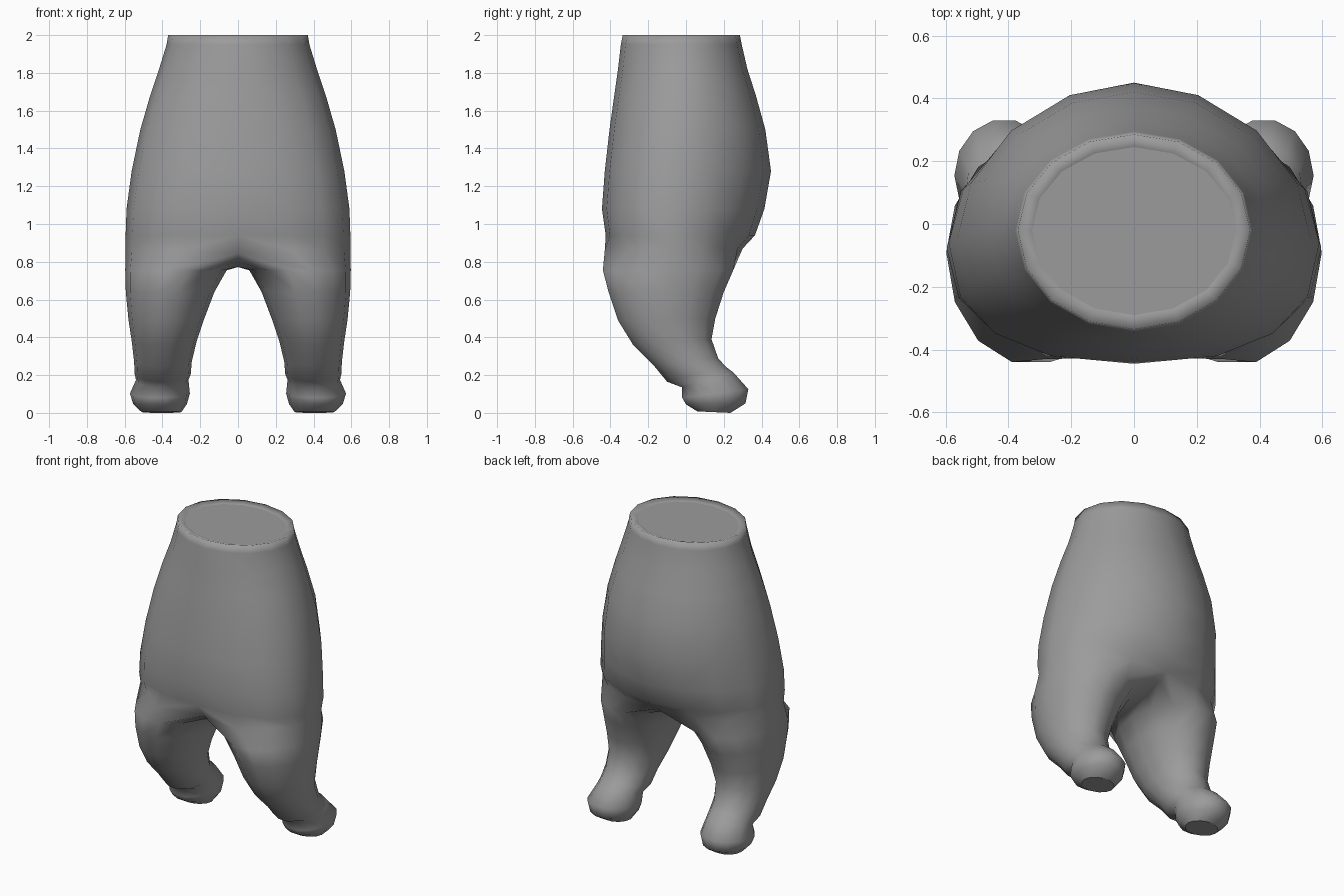
import bpy, bmesh
from math import sin, cos, pi, radians

if "Cube" in bpy.data.objects:
    bpy.data.objects.remove(bpy.data.objects["Cube"])

K, N = 9, 14                           # points on a half torso ring / round one leg
START = 90 - (K - 1) * 180 / N         # first leg angle, so both rings line up


def spow(v, p):
    return (abs(v) ** (2 / p)) * (1 if v >= 0 else -1)


def torso_ring(z, w, front, back, mid, pf, pb):
    """Half ring from front centre round the +x side to back centre."""
    pts = []
    for i in range(K):
        t = pi * i / (K - 1)
        c, s = cos(t), sin(t)
        p, d = (pf, mid - front) if c > 0 else (pb, back - mid)
        x = 0 if i in (0, K - 1) else w * spow(s, p)
        pts.append((x, mid - d * spow(c, p), z))
    return pts


def leg_ring(x0, x1, fy, fz, by, bz):
    """Closed tilted oval, starting at the inner front."""
    pts = []
    for i in range(N):
        a = radians(START + 360 * i / N)
        v = cos(a) / cos(radians(START))
        pts.append(((x0 + x1) / 2 + (x1 - x0) / 2 * sin(a),
                    (fy + by) / 2 + (fy - by) / 2 * v,
                    (fz + bz) / 2 + (fz - bz) / 2 * v))
    return pts


bm = bmesh.new()


def add(pts):
    return [bm.verts.new(p) for p in pts]


def bridge(a, b, closed):
    n = len(a)
    for i in range(n if closed else n - 1):
        j = (i + 1) % n
        bm.faces.new((a[i], b[i], b[j], a[j]))


# Torso: z, half width, front y, back y, y of widest point, front/back roundness
torso = [
    (1.985, .325, -.29, .245, -.02, 2, 2),
    (2.00, .37, -.335, .285, -.02, 2, 2),
    (1.95, .378, -.345, .295, -.02, 2, 2),
    (1.82, .418, -.36, .325, -.02, 2, 2),
    (1.68, .465, -.38, .37, -.03, 2.1, 2),
    (1.50, .517, -.405, .42, -.04, 2.2, 2),
    (1.28, .563, -.43, .45, -.05, 2.3, 1.9),
    (1.08, .59, -.445, .415, -.06, 2.4, 1.9),
    (.94, .595, -.425, .365, -.07, 2.5, 2.1),
]
rings = [add(torso_ring(*r)) for r in torso]
bm.faces.new(rings[0])
for a, b in zip(rings, rings[1:]):
    bridge(a, b, False)

# Lower hip ring sags to the crotch at front and back
hip = torso_ring(.87, .596, -.37, .30, -.08, 2.6, 2.2)
hip[0] = (0, -.355, .845)
hip[1] = (hip[1][0], -.43, .86)
hip = add(hip)
bridge(rings[-1], hip, False)

# Crotch line closes the half torso into a leg opening
crotch = add([(0, .235, .83), (0, .13, .79), (0, 0, .772), (0, -.14, .772), (0, -.26, .80)])
prev = hip + crotch

# Leg and foot: inner x, outer x, front y/z, back y/z
leg = [
    (.06, .597, -.44, .755, .25, .755),
    (.125, .594, -.41, .64, .20, .64),
    (.18, .58, -.36, .49, .155, .50),
    (.22, .562, -.28, .36, .135, .39),
    (.245, .55, -.17, .25, .17, .29),
    (.25, .547, -.10, .165, .21, .245),
    (.262, .54, -.02, .135, .25, .215),
    (.255, .572, -.02, .08, .33, .125),
    (.27, .555, .00, .045, .315, .05),
    (.30, .51, .06, .008, .235, .0),
]
for r in leg:
    cur = add(leg_ring(*r))
    bridge(prev, cur, True)
    prev = cur
bm.faces.new(prev)

# Mirror the half to the other side and weld the centre line
dup = bmesh.ops.duplicate(bm, geom=bm.verts[:] + bm.edges[:] + bm.faces[:])["geom"]
for v in dup:
    if isinstance(v, bmesh.types.BMVert):
        v.co.x = -v.co.x
bmesh.ops.remove_doubles(bm, verts=bm.verts[:], dist=.0005)
# Join the two halves of the waist cap
mid = [e for e in bm.edges if e.calc_length() > .3
       and all(abs(v.co.x) < 1e-4 and v.co.z > 1.98 for v in e.verts)]
bmesh.ops.dissolve_edges(bm, edges=mid)
bmesh.ops.recalc_face_normals(bm, faces=bm.faces[:])

# Smooth all over, with flat waist cap and soles
for f in bm.faces:
    f.smooth = True
for f in bm.faces:
    if len(f.verts) > 4:
        f.smooth = False
        for e in f.edges:
            e.smooth = False

mesh = bpy.data.meshes.new("trousers")
bm.to_mesh(mesh)
bm.free()
cloth = bpy.data.materials.new("dark_grey")
cloth.diffuse_color = (.33, .33, .33, 1)
cloth.use_nodes = True
cloth.node_tree.nodes["Principled BSDF"].inputs["Base Color"].default_value = cloth.diffuse_color
mesh.materials.append(cloth)
obj = bpy.data.objects.new("trousers", mesh)
bpy.context.collection.objects.link(obj)
